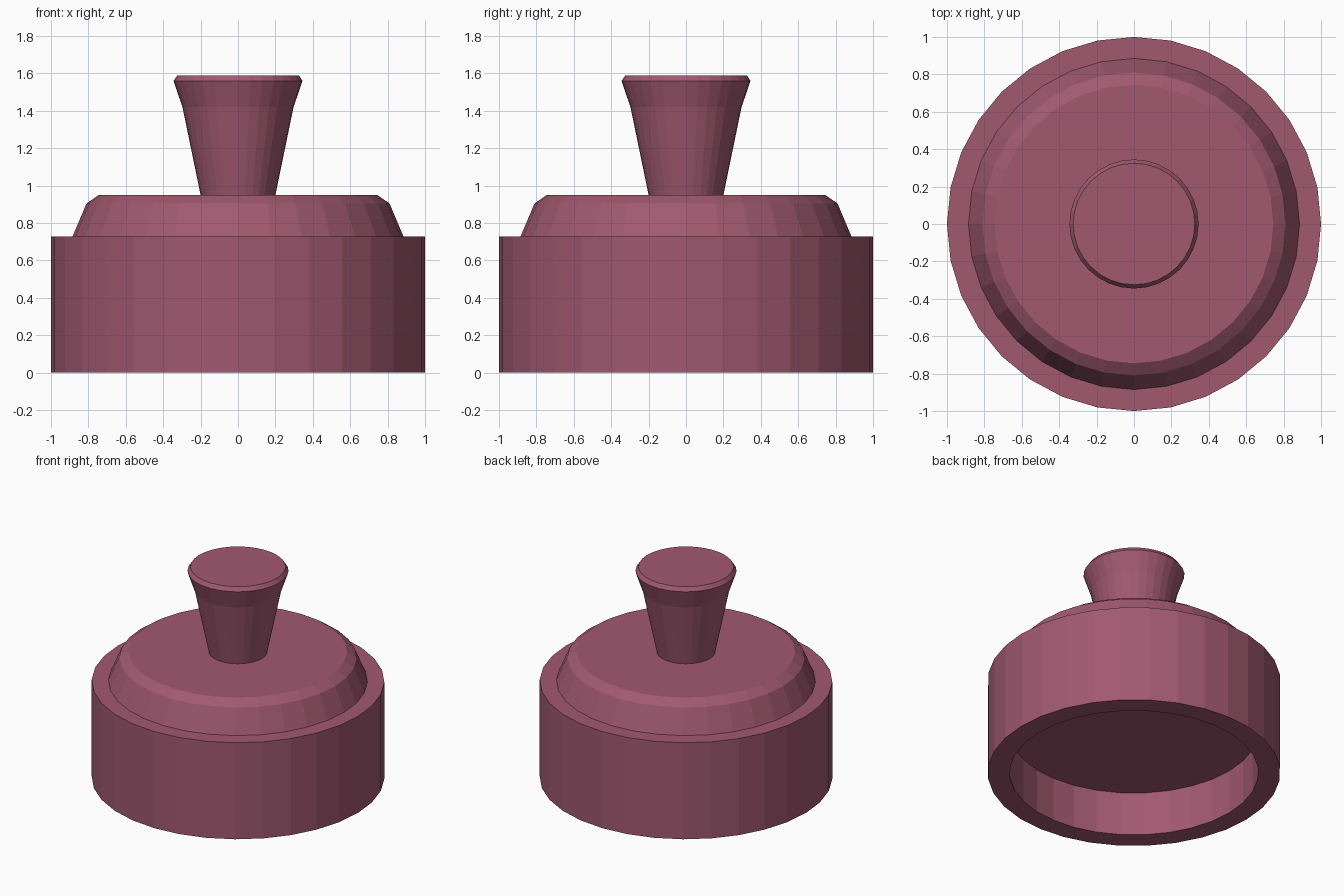
import bpy, bmesh, math

if "Cube" in bpy.data.objects:
    bpy.data.objects.remove(bpy.data.objects["Cube"])

SIDES = 32

mat = bpy.data.materials.new("dusty_rose")
mat.diffuse_color = (0.355, 0.10, 0.163, 1)
mat.use_nodes = True
mat.node_tree.nodes["Principled BSDF"].inputs["Base Color"].default_value = mat.diffuse_color


def lathe(name, profile):
    """Revolve (radius, z) rings about z, capping the first and last ring."""
    bm = bmesh.new()
    rings = []
    for r, z in profile:
        rings.append([bm.verts.new((r * math.cos(2 * math.pi * i / SIDES),
                                    r * math.sin(2 * math.pi * i / SIDES), z))
                      for i in range(SIDES)])
    for a, b in zip(rings, rings[1:]):
        for i in range(SIDES):
            j = (i + 1) % SIDES
            bm.faces.new((a[i], a[j], b[j], b[i]))
    bm.faces.new(rings[0][::-1])
    bm.faces.new(rings[-1])
    bmesh.ops.recalc_face_normals(bm, faces=bm.faces[:])
    me = bpy.data.meshes.new(name)
    bm.to_mesh(me)
    bm.free()
    me.materials.append(mat)
    ob = bpy.data.objects.new(name, me)
    bpy.context.collection.objects.link(ob)
    return ob


# Lid body: recessed underside, outer wall, step and bevelled top
lathe("lid_body", [(0.85, 0.33), (0.85, 0), (1, 0), (1, 0.728), (0.885, 0.728),
                   (0.81, 0.905), (0.745, 0.95)])

# Flared handle knob standing on the lid
lathe("knob", [(0.2, 0.95), (0.297, 1.42), (0.345, 1.56), (0.325, 1.59)])
